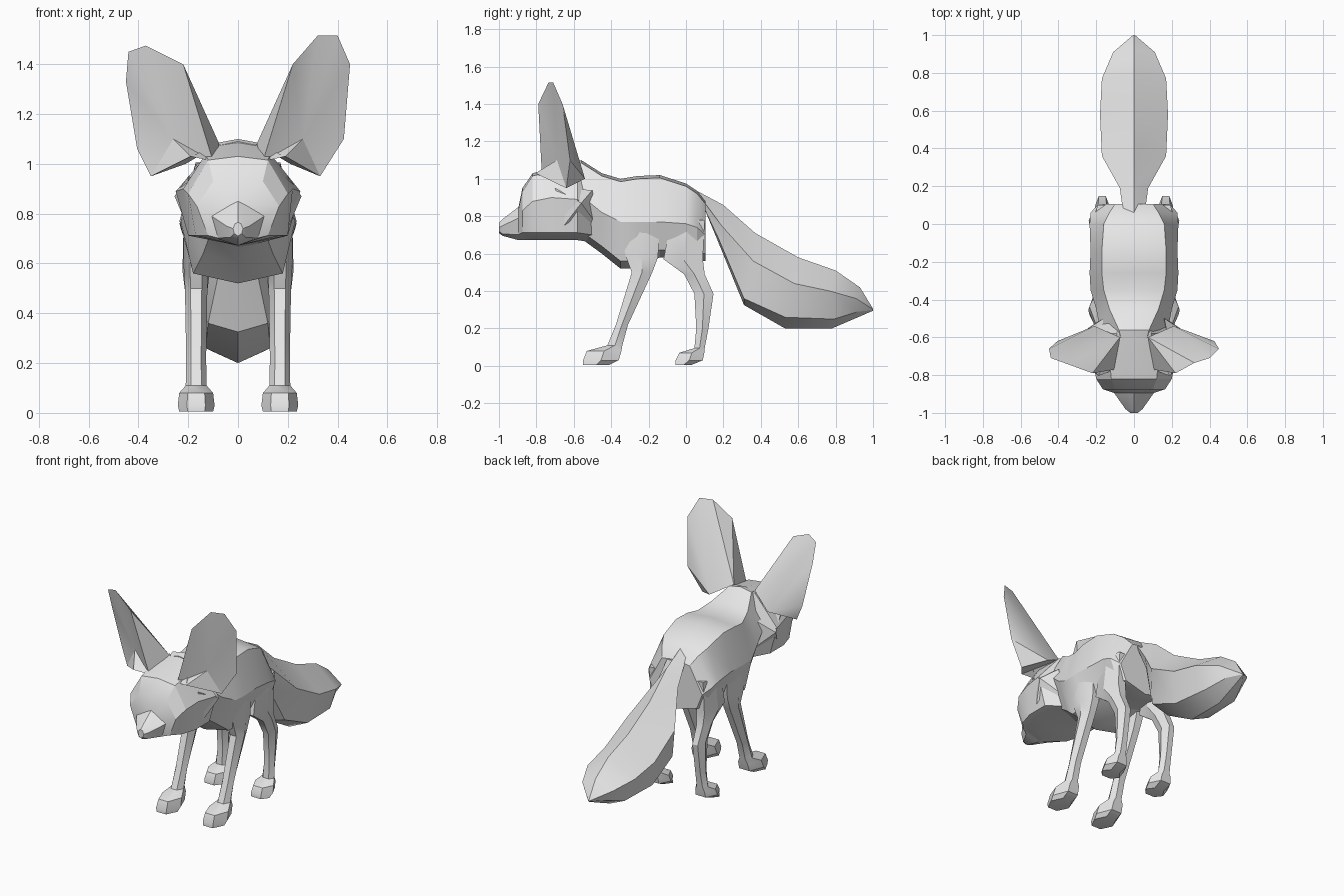
import bpy
import bmesh
import math

default_cube = bpy.data.objects.get("Cube")
if default_cube:
    bpy.data.objects.remove(default_cube, do_unlink=True)

fur = bpy.data.materials.new("plain_grey")
fur.use_nodes = True
fur.diffuse_color = (0.8, 0.8, 0.8, 1)
fur.node_tree.nodes["Principled BSDF"].inputs["Base Color"].default_value = fur.diffuse_color


def finish(name, bm):
    """Turn a bmesh into a shaded object with the single material."""
    bmesh.ops.remove_doubles(bm, verts=bm.verts[:], dist=0.0005)
    bmesh.ops.recalc_face_normals(bm, faces=bm.faces[:])
    mesh = bpy.data.meshes.new(name)
    bm.to_mesh(mesh)
    bm.free()
    mesh.materials.append(fur)
    obj = bpy.data.objects.new(name, mesh)
    bpy.context.scene.collection.objects.link(obj)
    bpy.ops.object.select_all(action="DESELECT")
    obj.select_set(True)
    bpy.context.view_layer.objects.active = obj
    bpy.ops.object.shade_smooth_by_angle(angle=math.radians(30))
    return obj


def loft(name, rings):
    """Bridge closed rings of equal point count and cap both ends."""
    bm = bmesh.new()
    loops = [[bm.verts.new(point) for point in ring] for ring in rings]
    count = len(loops[0])
    for lower, upper in zip(loops, loops[1:]):
        for i in range(count):
            j = (i + 1) % count
            bm.faces.new((lower[i], lower[j], upper[j], upper[i]))
    bm.faces.new(loops[0])
    bm.faces.new(loops[-1])
    return finish(name, bm)


def mirrored(half):
    """Close a half ring that runs from top centre to bottom centre."""
    return half + [(-x, y, z) for x, y, z in reversed(half[1:-1])]


def trunk_ring(y, top, mid, low, w_top, w_mid, w_low, crown=0.015, keel=0.04):
    return mirrored([(0, y, top), (w_top, y, top - crown), (w_mid, y, mid),
                     (w_low, y, low + keel), (0, y, low)])


def leg_ring(side, x, z, front, back, width):
    middle = (front + back) / 2
    outline = [(-.5, front), (.5, front), (1, middle), (.5, back), (-.5, back), (-1, middle)]
    return [(side * x + u * width, y, z) for u, y in outline]


# Body: neck, chest, belly and rump
body_sections = [
    (-.60, 1.09, .93, .70, .07, .16, .10),
    (-.56, 1.10, .91, .68, .08, .18, .11),
    (-.45, 1.03, .82, .60, .13, .20, .14),
    (-.35, 1.00, .77, .52, .16, .23, .18),
    (-.26, 1.015, .77, .52, .17, .235, .18),
    (-.14, 1.02, .77, .58, .17, .23, .17),
    (0, .975, .76, .57, .16, .235, .18),
    (.06, .935, .74, .56, .13, .23, .18),
    (.105, .88, .70, .56, .10, .19, .15),
]
loft("body", [trunk_ring(*s) for s in body_sections])

# Head: pointed muzzle, brow, skull and flared cheeks
head_sections = [
    (-1.0, .765, .74, .71, .012, .02, .015, .005, .01),
    (-.98, .785, .75, .695, .02, .045, .03, .01, .01),
    (-.895, .85, .79, .672, .03, .105, .08, .015, .03),
    (-.875, .95, .83, .672, .10, .165, .12, .02, .04),
    (-.82, 1.03, .88, .672, .12, .20, .17),
    (-.72, 1.055, .90, .672, .13, .22, .20),
    (-.58, 1.09, .89, .672, .09, .25, .20),
    (-.50, 1.06, .84, .66, .08, .17, .13),
]
loft("head", [trunk_ring(*s) for s in head_sections])

# Tail: ridged top, wide sides, keeled underside
# each section: top y z, side x y z, lower edge x y z, keel y z
tail_sections = [
    (.05, .94, .06, .08, .90, .04, .09, .86, .095, .85),
    (.20, .86, .075, .19, .75, .05, .17, .69, .165, .68),
    (.37, .71, .17, .36, .56, .12, .31, .36, .31, .325),
    (.60, .58, .18, .58, .44, .13, .53, .26, .53, .20),
    (.80, .51, .17, .77, .40, .11, .79, .25, .78, .20),
    (.93, .42, .11, .91, .36, .06, .92, .29, .92, .26),
    (1.0, .305, .005, 1.0, .302, .004, 1.0, .298, 1.0, .295),
]
loft("tail", [mirrored([(0, s[0], s[1]), s[2:5], s[5:8], (0, s[8], s[9])])
              for s in tail_sections])

# Legs: height, front y, back y, half width, from shoulder or thigh to sole
front_leg = [
    (.74, -.36, -.14, .05), (.58, -.32, -.15, .05), (.50, -.29, -.18, .045),
    (.22, -.375, -.31, .04), (.11, -.42, -.34, .042), (.08, -.53, -.345, .068),
    (.03, -.55, -.36, .074), (.005, -.55, -.41, .068),
]
hind_leg = [
    (.78, -.08, .10, .05), (.57, -.12, .09, .055), (.49, -.01, .10, .045),
    (.385, .045, .147, .038), (.20, .055, .12, .036), (.095, .045, .10, .042),
    (.07, -.035, .098, .066), (.03, -.055, .09, .072), (.005, -.055, .03, .066),
]
for label, side in (("left", 1), ("right", -1)):
    for part, sections in (("front_leg", front_leg), ("hind_leg", hind_leg)):
        loft(f"{label}_{part}", [leg_ring(side, .168, *s) for s in sections])


# Ears: cupped front inside the rim, tapering back to the skull
ear_rim = [
    (.10, -.77, 1.01), (.22, -.79, 1.40), (.32, -.735, 1.515), (.40, -.71, 1.515),
    (.45, -.66, 1.40), (.425, -.62, 1.10), (.33, -.64, .95), (.19, -.805, 1.03),
]
rim_sag = [(0, 0), (0, 0), (.05, -.04), (.04, -.065), (0, -.07), (-.02, -.04), (.02, 0), (0, 0)]


def build_ear(name, side, sag):
    bm = bmesh.new()

    def vert(x, y, z):
        return bm.verts.new((side * x, y, z))

    rim = [vert(x + sag * dx, y, z + sag * dz)
           for (x, y, z), (dx, dz) in zip(ear_rim, rim_sag)]
    hollow = vert(.26, -.69, 1.10)
    inner_root = vert(.075, -.60, 1.08)
    outer_root = vert(.21, -.54, 1.00)
    for i, corner in enumerate(rim):
        following = rim[(i + 1) % len(rim)]
        bm.faces.new((corner, following, hollow))
        if i == 2:
            bm.faces.new((corner, following, outer_root))
            bm.faces.new((corner, outer_root, inner_root))
        elif i in (3, 4, 5, 6):
            bm.faces.new((corner, following, outer_root))
        else:
            bm.faces.new((corner, following, inner_root))
    bm.faces.new((rim[7], outer_root, inner_root))
    return finish(name, bm)


build_ear("left_ear", 1, 0)
build_ear("right_ear", -1, 1)


# Cheek tufts: short pointed wedges behind the jaw
for label, side in (("left", 1), ("right", -1)):
    tuft = bmesh.new()
    points = [(.20, -.70, .95), (.20, -.66, .74), (.14, -.48, .76), (.16, -.50, .94),
              (.255, -.56, .87)]
    base = [tuft.verts.new((side * x, y, z)) for x, y, z in points]
    tip = base.pop()
    tuft.faces.new(base)
    for i in range(len(base)):
        tuft.faces.new((base[i], base[(i + 1) % len(base)], tip))
    finish(f"{label}_cheek_tuft", tuft)
